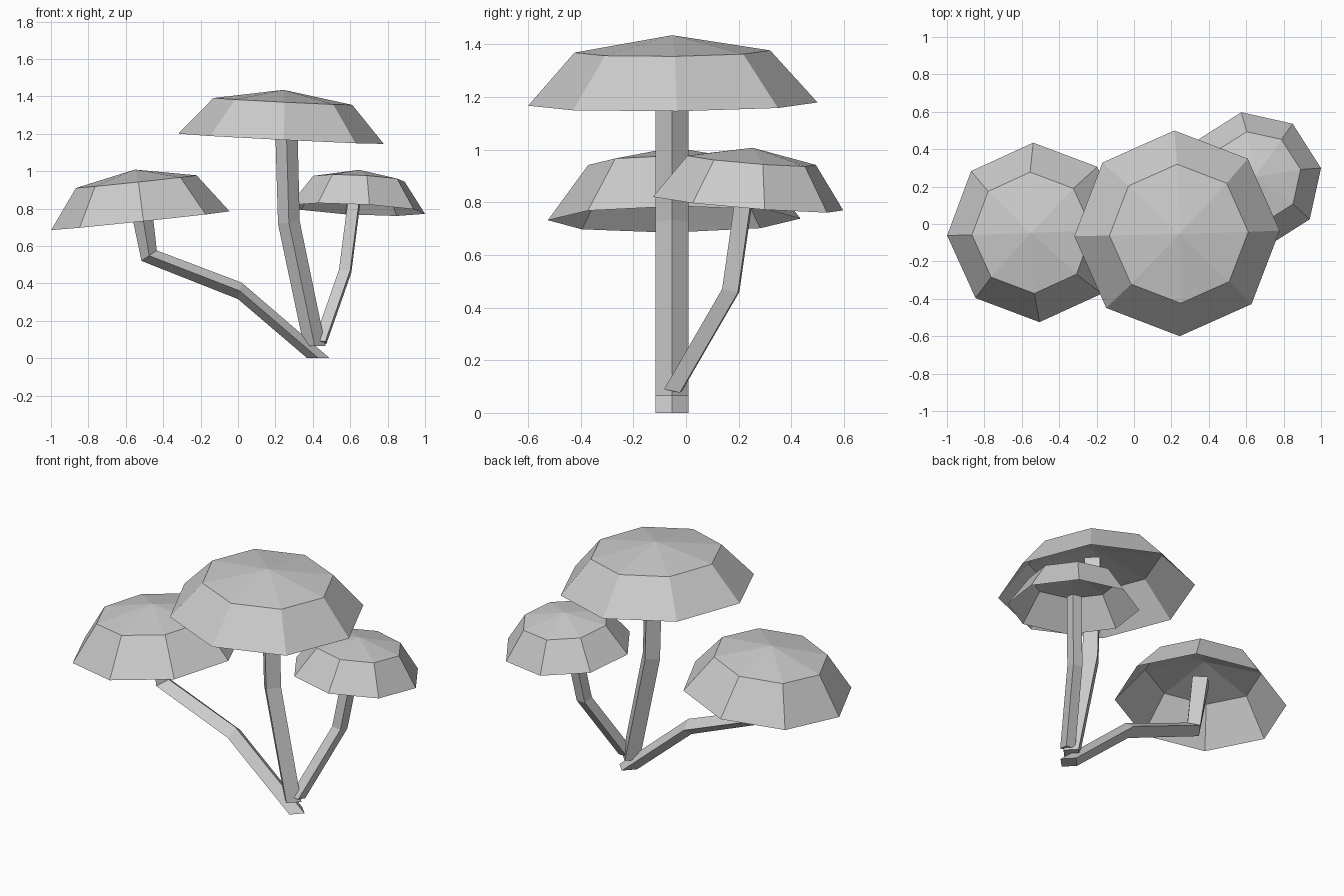
import bpy
import bmesh
from math import cos, sin, radians, tau
from mathutils import Vector

cube = bpy.data.objects.get("Cube")
if cube:
    bpy.data.objects.remove(cube, do_unlink=True)

grey = bpy.data.materials.new("light_grey")
grey.use_nodes = True
colour = (0.6, 0.6, 0.6, 1)
grey.diffuse_color = colour
grey.node_tree.nodes["Principled BSDF"].inputs["Base Color"].default_value = colour


def finish(bm, name):
    bmesh.ops.recalc_face_normals(bm, faces=bm.faces)
    mesh = bpy.data.meshes.new(name)
    bm.to_mesh(mesh)
    bm.free()
    mesh.materials.append(grey)
    obj = bpy.data.objects.new(name, mesh)
    bpy.context.collection.objects.link(obj)
    return obj


def bridge(bm, low, high):
    n = len(low)
    for i in range(n):
        j = (i + 1) % n
        bm.faces.new((low[i], low[j], high[j], high[i]))


def cap(name, centre, radius, shoulder, height, slope, turn):
    """Open eight-sided shell; slope gives the rise of the rim along x and y."""
    bm = bmesh.new()
    tilt = Vector((0, 0, 1)).rotation_difference(Vector((-slope[0], -slope[1], 1)))

    def place(r, angle, z):
        return bm.verts.new(Vector(centre) + tilt @ Vector((r * cos(angle), r * sin(angle), z)))

    rings = [[place(r, radians(turn) + tau * i / 8, z) for i in range(8)]
             for r, z in ((radius, 0), (radius * 0.676, shoulder))]
    bridge(bm, *rings)
    top = place(0, 0, height)
    for i in range(8):
        bm.faces.new((rings[1][i], rings[1][(i + 1) % 8], top))
    return finish(bm, name)


def stem(name, joints):
    """Four-sided bent stalk; each joint is a centre and two half diagonals."""
    bm = bmesh.new()
    rings = []
    for centre, u, v in joints:
        c, u, v = Vector(centre), Vector(u), Vector(v)
        rings.append([bm.verts.new(c + d) for d in (u, v, -u, -v)])
    for low, high in zip(rings, rings[1:]):
        bridge(bm, low, high)
    bm.faces.new(rings[0])
    bm.faces.new(rings[-1])
    return finish(bm, name)


# Caps
cap("tall_cap", (0.23, -0.05, 1.173), 0.55, 0.2, 0.262, (-0.05, 0.01), 1.5)
cap("right_cap", (-0.522, -0.045, 0.735), 0.48, 0.21, 0.275, (0.105, 0.01), 2)
cap("left_cap", (0.638, 0.236, 0.795), 0.368, 0.165, 0.213, (-0.05, -0.08), 10)

# Stems
side = (0, 0.062, 0)
stem("tall_stem", [
    ((0.41, -0.053, 0.065), (0.058, 0, 0), side),
    ((0.272, -0.053, 0.725), (0.058, 0, 0.008), side),
    ((0.255, -0.053, 1.36), (0.06, 0, 0), side)])
stem("right_stem", [
    ((0.43, -0.053, 0), (0.06, 0, 0), side),
    ((0.01, -0.053, 0.36), (0.01, 0, 0.044), side),
    ((-0.475, -0.053, 0.548), (0.041, 0, 0.028), side),
    ((-0.53, -0.053, 0.88), (0.06, 0, 0.01), side)])
u, v = (0.033, 0.027, -0.008), (-0.027, 0.033, -0.005)
stem("left_stem", [
    ((0.44, -0.05, 0.085), u, v),
    ((0.573, 0.17, 0.465), u, v),
    ((0.625, 0.228, 0.87), u, v)])
